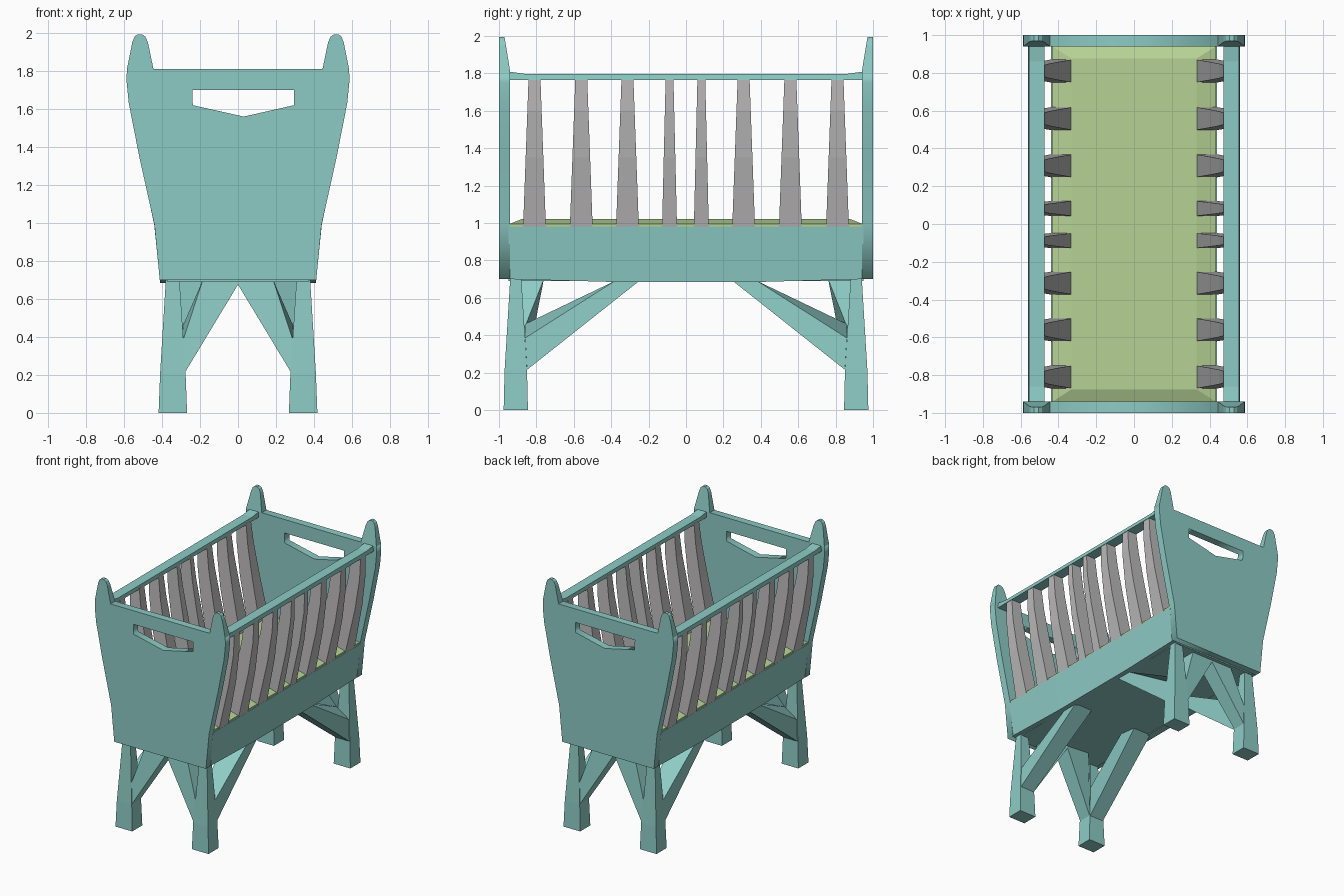
import bpy, bmesh

if "Cube" in bpy.data.objects:
    bpy.data.objects.remove(bpy.data.objects["Cube"])


def material(name, rgb):
    m = bpy.data.materials.new(name)
    m.diffuse_color = (*rgb, 1)
    m.use_nodes = True
    m.node_tree.nodes["Principled BSDF"].inputs["Base Color"].default_value = m.diffuse_color
    return m


TEAL = material("teal paint", (0.27, 0.60, 0.56))
GREEN = material("green cloth", (0.47, 0.65, 0.30))
GREY = material("grey paint", (0.50, 0.49, 0.49))


def loft(name, rings, mat, sx=1, sy=1):
    """Skin equal-length rings of points, cap both ends, mirror by sign."""
    bm = bmesh.new()
    rows = [[bm.verts.new((x * sx, y * sy, z)) for x, y, z in r] for r in rings]
    n = len(rings[0])
    for a, b in zip(rows, rows[1:]):
        for i in range(n):
            j = (i + 1) % n
            bm.faces.new((a[i], a[j], b[j], b[i]))
    bm.faces.new(rows[0])
    bm.faces.new(rows[-1])
    bmesh.ops.recalc_face_normals(bm, faces=bm.faces)
    me = bpy.data.meshes.new(name)
    bm.to_mesh(me)
    bm.free()
    me.materials.append(mat)
    ob = bpy.data.objects.new(name, me)
    bpy.context.collection.objects.link(ob)
    return ob


def rect(x0, x1, y0, y1, z):
    return [(x0, y0, z), (x1, y0, z), (x1, y1, z), (x0, y1, z)]


# End panels: outline with a handle hole, filled and extruded
half = [(0.412, 0.70), (0.44, 0.99), (0.52, 1.35), (0.575, 1.63), (0.587, 1.75), (0.585, 1.81)]
outline = half + [(-x, z) for x, z in reversed(half)]
hole = [(-0.24, 1.70), (0.295, 1.70), (0.295, 1.62), (0.03, 1.56), (-0.238, 1.62)]
for label, s in (("front", -1), ("back", 1)):
    cu = bpy.data.curves.new(label + "_outline", 'CURVE')
    cu.dimensions = '2D'
    cu.fill_mode = 'BOTH'
    cu.extrude = 0.03
    for pts in (outline, hole):
        sp = cu.splines.new('POLY')
        sp.points.add(len(pts) - 1)
        for p, (x, z) in zip(sp.points, pts):
            p.co = (x, z, 0, 1)
        sp.use_cyclic_u = True
    tmp = bpy.data.objects.new(label + "_outline", cu)
    bpy.context.collection.objects.link(tmp)
    bpy.context.view_layer.update()
    me = bpy.data.meshes.new_from_object(tmp.evaluated_get(bpy.context.evaluated_depsgraph_get()))
    bpy.data.objects.remove(tmp)
    for v in me.vertices:
        x, z, d = v.co
        v.co = (x, s * 0.97 - d, z)
    me.materials.clear()
    me.materials.append(TEAL)
    ob = bpy.data.objects.new(label + "_panel", me)
    bpy.context.collection.objects.link(ob)

# Post horns, legs and braces at the four corners
for sx in (-1, 1):
    for sy in (-1, 1):
        loft("post_horn", [rect(0.445, 0.585, 0.94, 1.0, 1.81),
                           rect(0.474, 0.557, 0.963, 1.0, 1.95),
                           rect(0.487, 0.545, 0.968, 1.0, 1.98),
                           rect(0.505, 0.53, 0.97, 1.0, 1.993)], TEAL, sx, sy)
        loft("leg", [rect(0.268, 0.418, 0.845, 0.975, 0),
                     rect(0.276, 0.41, 0.85, 0.97, 0.21),
                     rect(0.308, 0.38, 0.88, 0.94, 0.70)], TEAL, sx, sy)
        # Brace towards the centre of the end
        loft("end_brace", [
            [(0.278, 0.965, 0.215), (0.278, 0.855, 0.215), (0.29, 0.855, 0.46), (0.29, 0.955, 0.38)],
            [(-0.015, 0.92, 0.70), (-0.015, 0.78, 0.70), (0.185, 0.76, 0.70), (0.185, 0.92, 0.70)],
        ], TEAL, sx, sy)
        # Brace along the side
        loft("side_brace", [
            [(0.405, 0.85, 0.215), (0.28, 0.85, 0.215), (0.285, 0.86, 0.46), (0.395, 0.86, 0.385)],
            [(0.37, 0.25, 0.69), (0.21, 0.25, 0.69), (0.19, 0.38, 0.69), (0.37, 0.38, 0.69)],
        ], TEAL, sx, sy)

# Side boards, rails and slats
slats = [(-0.81, 0.061), (-0.56, 0.061), (-0.313, 0.061), (-0.088, 0.04),
         (0.082, 0.04), (0.308, 0.061), (0.558, 0.061), (0.81, 0.061)]
bend = [(0.975, 0.325, 0.438), (1.15, 0.362, 0.475), (1.35, 0.405, 0.517),
        (1.6, 0.452, 0.552), (1.775, 0.473, 0.557)]
for label, sx in (("left", -1), ("right", 1)):
    loft(label + "_side_board",
         [[(0.35, y, zb), (0.41, y, zb), (0.44, y, 0.98), (0.36, y, 0.98)]
          for y, zb in ((-0.95, 0.70), (-0.4, 0.685), (0.4, 0.685), (0.95, 0.70))], TEAL, sx)
    loft(label + "_rail",
         [[(0.473, y, 1.765), (0.56, y, 1.765), (0.555, y, zt), (0.475, y, zt)]
          for y, zt in ((-0.95, 1.81), (-0.86, 1.797), (0.86, 1.797), (0.95, 1.81))], TEAL, sx)
    for y, w in slats:
        rings = []
        for z, xi, xo in bend:
            h = w * (1 - 0.48 * (z - 0.975) / 0.8)
            rings.append(rect(xi, xo, y - h, y + h, z))
        loft(label + "_slat", rings, GREY, sx)

# Floor and mattress
loft("floor", [rect(-0.37, 0.37, -0.95, 0.95, 0.69), rect(-0.37, 0.37, -0.95, 0.95, 0.74)], TEAL)
loft("mattress", [rect(-0.36, 0.36, -0.942, 0.942, 0.74),
                  rect(-0.36, 0.36, -0.942, 0.942, 0.978),
                  rect(-0.435, 0.435, -0.942, 0.942, 0.982),
                  rect(-0.435, 0.435, -0.942, 0.942, 0.995),
                  rect(-0.33, 0.33, -0.875, 0.875, 1.022)], GREEN)
